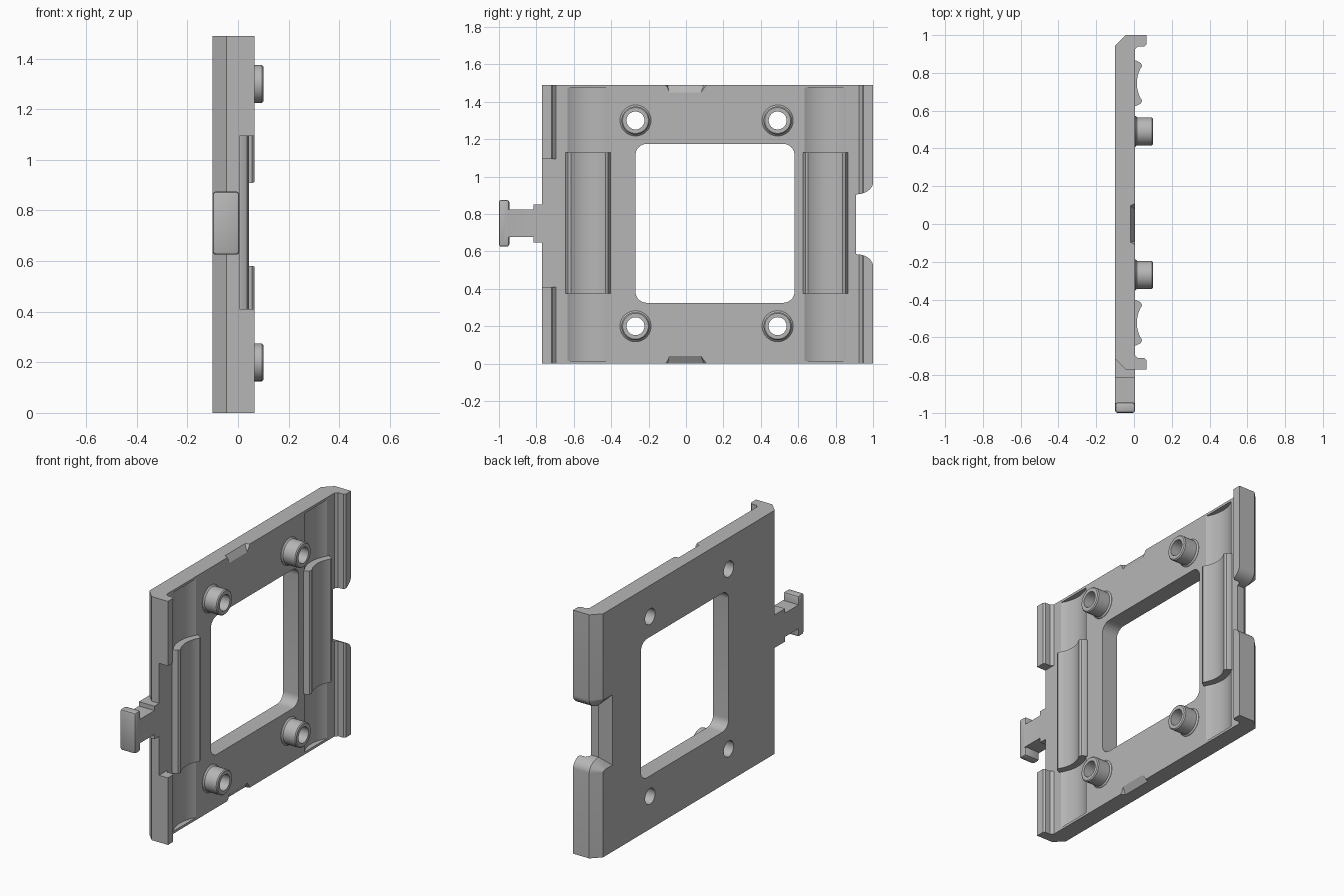
import bpy, bmesh
from math import sin, cos, pi, sqrt
from mathutils import Vector

cube = bpy.data.objects.get("Cube")
if cube:
    bpy.data.objects.remove(cube, do_unlink=True)

grey = bpy.data.materials.new("plain grey")
grey.use_nodes = True
grey.diffuse_color = (0.47, 0.47, 0.47, 1)
grey.node_tree.nodes["Principled BSDF"].inputs["Base Color"].default_value = grey.diffuse_color

TOP, FACE, BACK = 1.49, 0.005, -0.1
MID = TOP / 2


def loft(name, layers, closed=False):
    """Skin equal-length loops; closed joins the last loop to the first."""
    bm = bmesh.new()
    rings = [[bm.verts.new(p) for p in loop] for loop in layers]
    pairs = list(zip(rings, rings[1:]))
    if closed:
        pairs.append((rings[-1], rings[0]))
    else:
        bm.faces.new(rings[0])
        bm.faces.new(rings[-1])
    n = len(rings[0])
    for a, b in pairs:
        for i in range(n):
            j = (i + 1) % n
            bm.faces.new((a[i], a[j], b[j], b[i]))
    bmesh.ops.recalc_face_normals(bm, faces=bm.faces)
    mesh = bpy.data.meshes.new(name)
    bm.to_mesh(mesh)
    bm.free()
    mesh.materials.append(grey)
    obj = bpy.data.objects.new(name, mesh)
    bpy.context.collection.objects.link(obj)
    return obj


def along_z(name, profile, z0, z1):
    return loft(name, [[(x, y, z) for x, y in profile] for z in (z0, z1)])


def along_x(name, profile, x0, x1):
    return loft(name, [[(x, y, z) for y, z in profile] for x in (x0, x1)])


def box(name, lo, hi):
    return along_z(name, [(lo[0], lo[1]), (hi[0], lo[1]), (hi[0], hi[1]), (lo[0], hi[1])], lo[2], hi[2])


def circle(cy, cz, r, n=48):
    return [(cy + r * cos(2 * pi * i / n), cz + r * sin(2 * pi * i / n)) for i in range(n)]


def bake(obj):
    """Turn the modifier result into the object's own mesh."""
    graph = bpy.context.evaluated_depsgraph_get()
    mesh = bpy.data.meshes.new_from_object(obj.evaluated_get(graph))
    obj.modifiers.clear()
    obj.data = mesh


def combine(obj, other, operation="DIFFERENCE"):
    mod = obj.modifiers.new("combine", "BOOLEAN")
    mod.operation, mod.object, mod.solver = operation, other, "EXACT"
    bake(obj)
    bpy.data.objects.remove(other, do_unlink=True)


# Plate with chamfered back edges and a raised lip on both sides
half = [(BACK, 0.945), (-0.045, 1), (0.065, 1), (0.065, 0.95), (0.055, 0.94), (0.02, 0.94), (FACE, 0.925)]
middle = 0.115
mirrored = [(x, 2 * middle - y) for x, y in reversed(half)]
plate = along_z("mounting_plate", half + mirrored, 0, TOP)

# Window with rounded corners
r = 0.06
window = []
for k, (y, z) in enumerate([(0.58 - r, 1.175 - r), (-0.27 + r, 1.175 - r),
                            (-0.27 + r, 0.325 + r), (0.58 - r, 0.325 + r)]):
    for i in range(9):
        a = (k + i / 8) * pi / 2
        window.append((y + r * cos(a), z + r * sin(a)))
combine(plate, along_x("window_cutter", window, -0.3, 0.3))

# Gap in the front lip
combine(plate, box("lip_cutter", (FACE, -0.9, 0.41), (0.2, -0.69, 1.095)))


# Rounded, chamfered notch in the rear edge
def notch_loop(x, d):
    h = 0.16
    arc = [(0.91 + (0.09 - d) * sin(t), h + 0.065 - (0.065 - d) * cos(t))
           for t in [pi / 2 * i / 10 for i in range(11)]]
    upper = [(0.91 - d, h + d)] + arc[0 if d == 0 else 1:] + [(1.2, h + 0.065)]
    if d == 0:
        upper = arc + [(1.2, h + 0.065)]
    else:
        upper = [(0.91 - d, h + d)] + arc[1:] + [(1.2, h + 0.065)]
    return [(x, y, MID + z) for y, z in upper] + [(x, y, MID - z) for y, z in reversed(upper)]


combine(plate, loft("notch_cutter", [notch_loop(BACK - 0.005, 0.06),
                                     notch_loop(-0.045, 0), notch_loop(0.2, 0)]))

# Finger scoops in the top and bottom edges
for edge, inward in ((TOP, -1), (0, 1)):
    outer = [(-0.026, -0.1), (0.05, -0.15), (0.05, 0.14), (-0.026, 0.1)]
    inner = [(FACE, -0.09), (0.05, -0.1), (0.05, 0.09), (FACE, 0.08)]
    combine(plate, loft("scoop_cutter", [[(x, y, edge - 0.01 * inward) for x, y in outer],
                                         [(x, y, edge + 0.04 * inward) for x, y in inner]]))

# Long cylindrical troughs, each with a raised cradle across its middle
AXIS = 0.18
for name, cy in (("front", -0.523), ("rear", 0.745)):
    trough = [(AXIS + x, y) for y, x in circle(cy, 0, 0.207, 96)]
    combine(plate, along_z("trough_cutter", trough, 0.015, TOP - 0.015))

    peak, low = 0.092, 0.165
    arc = []
    for i in range(17):
        y = peak * (i / 8 - 1)
        arc.append((AXIS - sqrt(low ** 2 - y ** 2), cy + y))
    outline = [(-0.04, cy - 0.1), (FACE, cy - 0.12), (0.012, cy - 0.12), (0.036, cy - 0.107)]
    outline += arc
    outline += [(0.036, cy + 0.107), (0.012, cy + 0.12), (FACE, cy + 0.12), (-0.04, cy + 0.1)]
    cradle = along_z(name + "_cradle", outline, 0.375, 1.13)
    combine(plate, cradle, "UNION")

# Screw bosses with through holes
bosses = []
for cy in (-0.27, 0.49):
    for cz in (0.2, 1.3):
        combine(plate, along_x("hole_cutter", circle(cy, cz, 0.048), -0.3, 0.3))
        section = [(0.048, 0), (0.083, 0), (0.083, FACE + 0.002), (0.075, 0.015),
                   (0.075, 0.094), (0.069, 0.1), (0.048, 0.1)]
        bosses.append(loft("screw_boss", [[(x, y, z) for y, z in circle(cy, cz, rad)]
                                          for rad, x in section], closed=True))

# T-shaped hook on the front edge
hook = box("hook_arm", (BACK, -0.96, MID - 0.068), (FACE, -0.79, MID + 0.078))
combine(hook, box("hook_base", (BACK, -0.815, MID - 0.097), (FACE, -0.715, MID + 0.105)), "UNION")
head = box("hook_head", (BACK, -1, MID - 0.12), (FACE, -0.945, MID + 0.13))
bevel = head.modifiers.new("bevel", "BEVEL")
bevel.width, bevel.segments = 0.012, 2
bake(head)
combine(hook, head, "UNION")
hook.name = "latch_hook"

# Smooth curved faces, keep edges sharp
bpy.ops.object.select_all(action="DESELECT")
for obj in [plate, hook] + bosses:
    obj.select_set(True)
bpy.context.view_layer.objects.active = plate
bpy.ops.object.shade_smooth_by_angle(angle=0.5)
